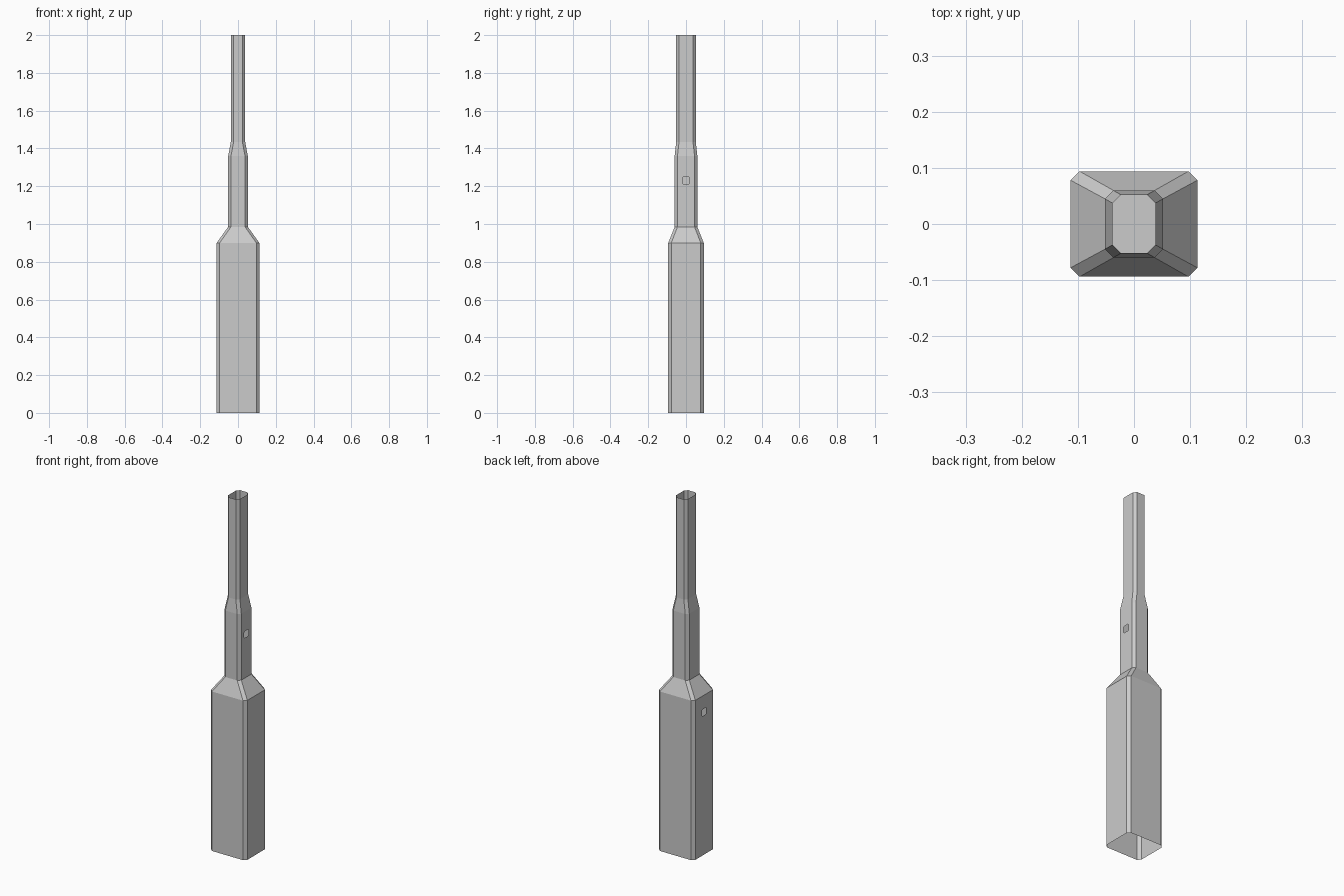
import bpy, bmesh, math
from mathutils import Vector

cube = bpy.data.objects.get("Cube")
if cube:
    bpy.data.objects.remove(cube, do_unlink=True)

# Single colour
grey = bpy.data.materials.new("light_grey")
grey.use_nodes = True
colour = (0.6, 0.6, 0.6, 1)
grey.diffuse_color = colour
grey.node_tree.nodes["Principled BSDF"].inputs["Base Color"].default_value = colour


def ring(bm, z, hx, hy, cut):
    """Rectangle with chamfered corners, counter-clockwise from above."""
    pts = []
    for sx, sy in ((1, -1), (1, 1), (-1, 1), (-1, -1)):
        pair = [(sx * (hx - cut), sy * hy), (sx * hx, sy * (hy - cut))]
        pts += pair if sx * sy < 0 else pair[::-1]
    return [bm.verts.new((x, y, z)) for x, y in pts]


def finish(name, bm):
    mesh = bpy.data.meshes.new(name)
    bm.to_mesh(mesh)
    bm.free()
    mesh.materials.append(grey)
    obj = bpy.data.objects.new(name, mesh)
    bpy.context.collection.objects.link(obj)
    return obj


def cut_hole(bm, side, z, half):
    """Open a small, corner-trimmed square hole in the +x or -x wall."""
    face = max((f for f in bm.faces
                if min(v.co.z for v in f.verts) < z < max(v.co.z for v in f.verts)),
               key=lambda f: f.normal.x * side)
    middle = Vector((face.calc_center_median().x, 0, z))
    for i in (0, 2, 4, 6, 1, 3, 5, 7):
        a = i * math.pi / 4
        d = Vector((0, math.cos(a), math.sin(a)))
        reach = half * (1.25 if i % 2 else 1)
        cut = bmesh.ops.bisect_plane(
            bm, geom=[face, *face.edges, *face.verts],
            plane_co=middle + d * reach, plane_no=d)
        parts = [g for g in cut["geom"] if isinstance(g, bmesh.types.BMFace)]
        face = min(parts, key=lambda f: f.calc_center_median().dot(d))
    bmesh.ops.delete(bm, geom=[face], context="FACES")


# Hollow housing: wide box, shoulder, neck, taper, upper tube
sections = [(0, 0.113, 0.094, 0.016), (0.9, 0.113, 0.094, 0.016),
            (0.985, 0.052, 0.06, 0.015), (1.36, 0.052, 0.06, 0.015),
            (1.435, 0.038, 0.052, 0.015), (2, 0.038, 0.052, 0.015)]
bm = bmesh.new()
rings = [ring(bm, *s) for s in sections]
for low, high in zip(rings, rings[1:]):
    for i in range(8):
        j = (i + 1) % 8
        bm.faces.new((low[i], low[j], high[j], high[i]))
bm.normal_update()
cut_hole(bm, 1, 1.23, 0.019)
cut_hole(bm, -1, 0.805, 0.019)
finish("hollow_housing", bm)

# Internal floor at the base of the neck
bm = bmesh.new()
bm.faces.new(ring(bm, *sections[2]))
finish("inner_floor", bm)
